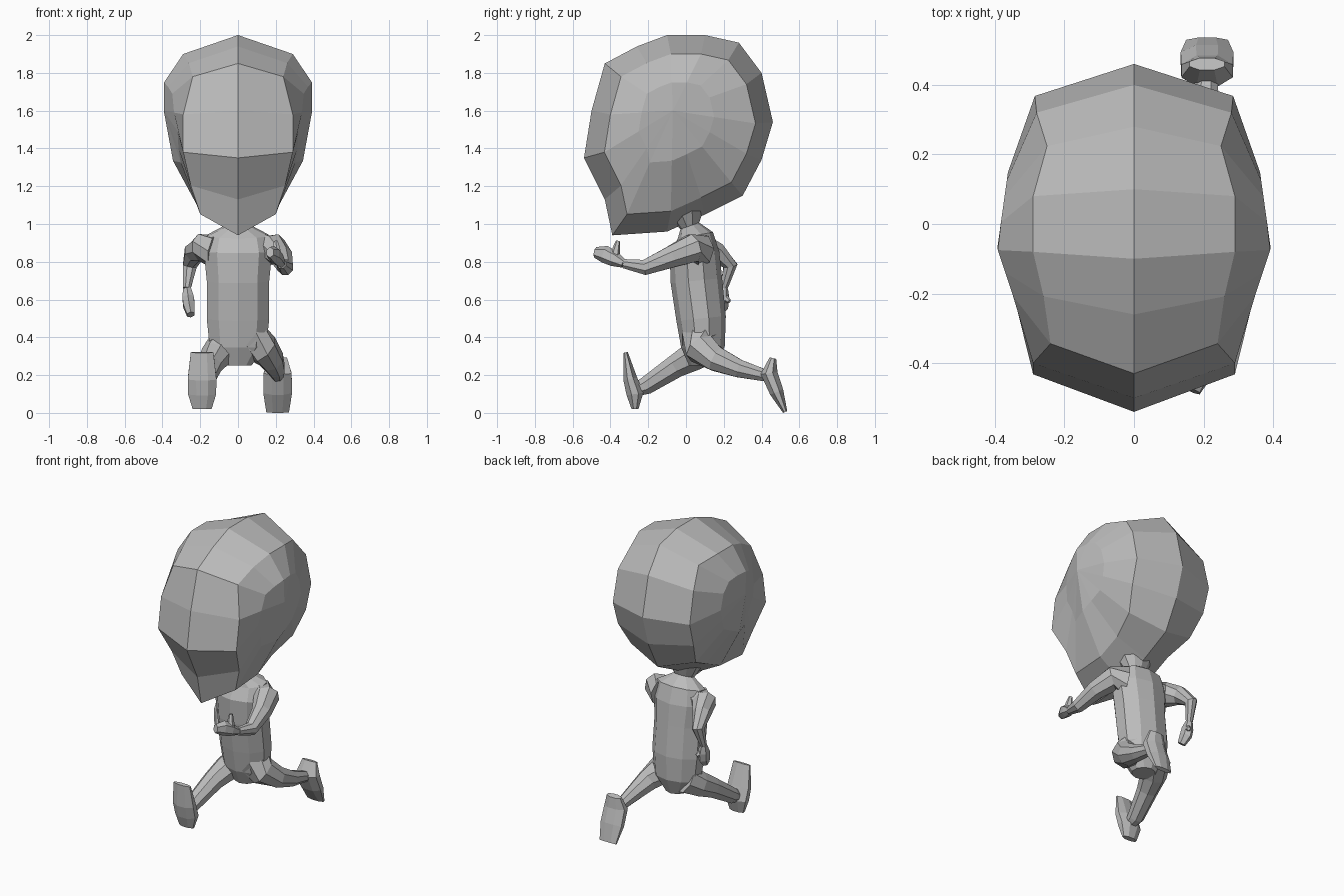
import bpy, bmesh
from math import cos, sin, pi
from mathutils import Vector

default_cube = bpy.data.objects.get("Cube")
if default_cube:
    bpy.data.objects.remove(default_cube, do_unlink=True)

grey = (0.5, 0.5, 0.5, 1)
clay = bpy.data.materials.new("plain_grey")
clay.use_nodes = True
clay.diffuse_color = grey
clay.node_tree.nodes["Principled BSDF"].inputs["Base Color"].default_value = grey


def finish(bm, name):
    bmesh.ops.recalc_face_normals(bm, faces=bm.faces)
    mesh = bpy.data.meshes.new(name)
    bm.to_mesh(mesh)
    bm.free()
    mesh.materials.append(clay)
    part = bpy.data.objects.new(name, mesh)
    bpy.context.collection.objects.link(part)


def bridge(bm, first, second):
    for i, vert in enumerate(first):
        following = (i + 1) % len(first)
        bm.faces.new((vert, first[following], second[following], second[i]))


def loft(name, path, widths, depths, sides=8):
    """Faceted tube whose sections stand across the path."""
    bm = bmesh.new()
    points = [Vector(point) for point in path]
    last = len(points) - 1
    rings = []
    for i, (centre, width, depth) in enumerate(zip(points, widths, depths)):
        along = (points[min(i + 1, last)] - points[max(i - 1, 0)]).normalized()
        across = Vector((1, 0, 0))
        across = (across - along * across.dot(along)).normalized()
        outward = along.cross(across)
        ring = []
        for k in range(sides):
            angle = 2 * pi * (k + 0.5) / sides
            offset = across * cos(angle) * width + outward * sin(angle) * depth
            ring.append(bm.verts.new(centre + offset / cos(pi / sides)))
        rings.append(ring)
    for lower, upper in zip(rings, rings[1:]):
        bridge(bm, lower, upper)
    bm.faces.new(rings[0])
    bm.faces.new(rings[-1])
    finish(bm, name)


def limb(name, path, start, end, sides=8):
    """Tube that tapers evenly from the start radius to the end radius."""
    steps = len(path) - 1
    radii = [start + (end - start) * i / steps for i in range(len(path))]
    loft(name, path, radii, radii, sides)


def hand(side, wrist, knuckles, tip, thumb_tip):
    palm = Vector(wrist).lerp(Vector(knuckles), 0.5)
    loft(side + "_hand", (wrist, palm, knuckles, tip),
         (0.02, 0.03, 0.03, 0.02), (0.02, 0.035, 0.04, 0.025), sides=6)
    limb(side + "_thumb", (palm, palm.lerp(Vector(thumb_tip), 0.6), thumb_tip), 0.025, 0.01, sides=6)


def foot(side, x, outline):
    """Flat foot from heel to toe along an outline of (y, z) points."""
    loft(side + "_foot", [(x, y, z) for y, z in outline],
         (0.05, 0.074, 0.076, 0.06), (0.018, 0.045, 0.037, 0.012))


# Head: centre-line profile (y, z) with the half width of the corner loop beside it
profile = [(-.54, 1.35, .29), (-.5, 1.6, .29), (-.43, 1.85, .24), (-.26, 1.94, .26),
           (-.1, 2, .29), (.1, 2, .29), (.28, 1.96, .25), (.4, 1.8, .28), (.46, 1.54, .285),
           (.4, 1.34, .28), (.3, 1.15, .24), (.1, 1.05, .2), (-.1, .96, .2),
           (-.39, .94, .2), (-.43, 1.13, .25)]
bm = bmesh.new()
middle = [bm.verts.new((0, y, z)) for y, z, width in profile]
skull_centre = Vector((0, 0, 1.5))
temple = Vector((0.393, -0.07, 1.6))
for side in (1, -1):
    corner_loop, cheek_loop = [], []
    for vert, (y, z, width) in zip(middle, profile):
        corner = skull_centre.lerp(vert.co, 0.8)
        cheek = corner.lerp(temple, 0.5)
        forward = temple.y - cheek.y
        narrowing = max(0.33 * forward, -0.14 * forward) + 0.22 * max(0, 1.55 - cheek.z)
        corner.x = side * width
        cheek.x = side * (temple.x - narrowing)
        corner_loop.append(bm.verts.new(corner))
        cheek_loop.append(bm.verts.new(cheek))
    bridge(bm, middle, corner_loop)
    bridge(bm, corner_loop, cheek_loop)
    hub = bm.verts.new((side * temple.x, temple.y, temple.z))
    for i, vert in enumerate(cheek_loop):
        bm.faces.new((vert, cheek_loop[i - 1], hub))
finish(bm, "head")

# Torso and neck, from pelvis upwards
heights = (.25, .35, .5, .7, .85, .94, .99, 1.08)
centres = (.09, .09, .08, .055, .045, .05, .02, 0)
loft("torso", [(0, y, z) for y, z in zip(centres, heights)],
     (.07, .15, .165, .165, .18, .16, .065, .11),
     (.07, .11, .125, .13, .125, .09, .05, .1), sides=10)

# Left arm reaches forward with the hand raised
left_wrist = (.23, -.33, .79)
limb("left_arm", [(.12, .06, .86), (.19, .03, .87), (.23, -.08, .825), (.25, -.22, .77), left_wrist],
     0.09, 0.024)
hand("left", left_wrist, (.19, -.43, .84), (.17, -.48, .85), (.2, -.36, .91))

# Right arm swings back with the elbow bent
right_wrist = (-.27, .2, .66)
limb("right_arm", [(-.12, .05, .86), (-.19, .08, .875), (-.23, .16, .85), (-.255, .235, .78), right_wrist],
     0.088, 0.02)
hand("right", right_wrist, (-.26, .18, .57), (-.25, .15, .52), (-.24, .23, .59))

# Left leg trails behind, sole facing back
limb("left_leg", [(.07, .08, .39), (.13, .08, .34), (.175, .16, .285), (.2, .28, .235), (.21, .43, .195)],
     0.1, 0.03)
foot("left", 0.21, [(.46, .29), (.44, .21), (.48, .11), (.525, .005)])

# Right leg strides forward, sole facing front
limb("right_leg", [(-.07, .11, .35), (-.12, .04, .3), (-.15, -.05, .25), (-.19, -.21, .145), (-.19, -.27, .12)],
     0.09, 0.033)
foot("right", -0.19, [(-.27, .02), (-.27, .1), (-.295, .18), (-.32, .32)])
